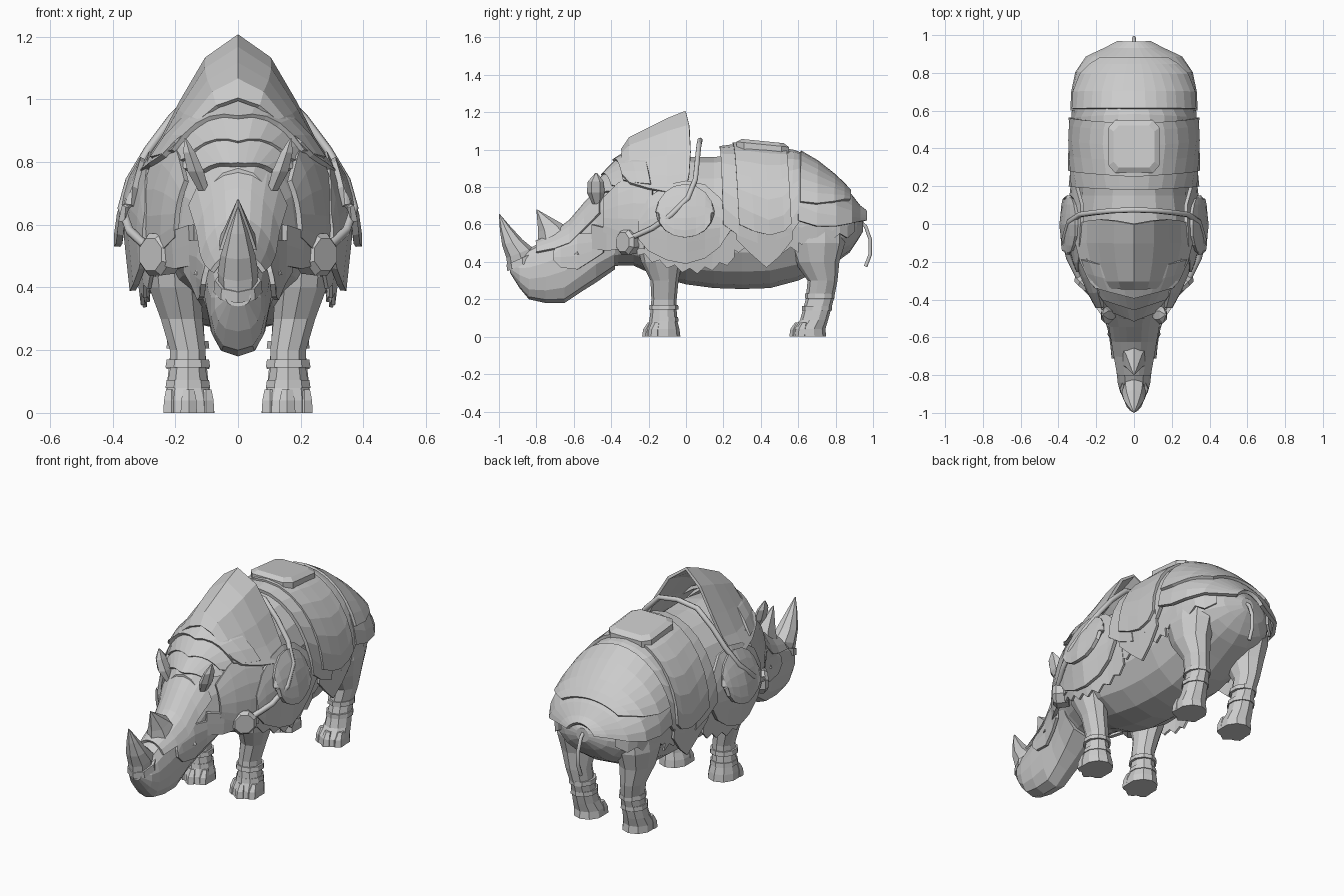
import bpy, bmesh, math
from mathutils import Vector

if "Cube" in bpy.data.objects:
    bpy.data.objects.remove(bpy.data.objects["Cube"])

grey = bpy.data.materials.new("stone grey")
grey.diffuse_color = (0.6, 0.6, 0.6, 1)
grey.use_nodes = True
grey.node_tree.nodes["Principled BSDF"].inputs["Base Color"].default_value = grey.diffuse_color

# cross-sections along the animal: y, bottom z, top z, widest z, half width
BODY = [(-.50, .36, .78, .58, .13), (-.42, .37, .87, .58, .185), (-.36, .38, .93, .58, .215),
        (-.28, .38, .96, .58, .25), (-.15, .32, .97, .58, .30), (0, .28, .96, .57, .32),
        (.15, .26, .96, .57, .295), (.30, .255, .98, .57, .285), (.45, .26, .97, .58, .285),
        (.60, .30, .945, .60, .28), (.72, .36, .875, .60, .275), (.82, .41, .79, .60, .25),
        (.875, .45, .73, .59, .21), (.915, .51, .68, .59, .14), (.945, .56, .64, .60, .04)]
HEAD = [(-.38, .36, .80, .58, .19), (-.48, .29, .78, .55, .145), (-.56, .24, .67, .47, .118),
        (-.65, .18, .57, .40, .105), (-.75, .18, .52, .36, .098), (-.84, .20, .47, .34, .088),
        (-.89, .26, .43, .35, .075), (-.94, .34, .40, .37, .04)]


def finish(name, verts, faces, mirror=False, thick=0):
    me = bpy.data.meshes.new(name)
    me.from_pydata([tuple(v) for v in verts], [], faces)
    bm = bmesh.new()
    bm.from_mesh(me)
    bmesh.ops.recalc_face_normals(bm, faces=bm.faces)
    bm.to_mesh(me)
    bm.free()
    me.materials.append(grey)
    ob = bpy.data.objects.new(name, me)
    bpy.context.collection.objects.link(ob)
    if mirror:
        m = ob.modifiers.new("mirror", 'MIRROR')
        m.use_clip = True
        m.merge_threshold = .002
    if thick:
        s = ob.modifiers.new("thickness", 'SOLIDIFY')
        s.thickness = thick
        s.offset = 0
    return ob


def loft(name, rings, mirror=False):
    n = len(rings[0])
    verts = [p for r in rings for p in r]
    faces = [(i * n + j, i * n + (j + 1) % n, (i + 1) * n + (j + 1) % n, (i + 1) * n + j)
             for i in range(len(rings) - 1) for j in range(n)]
    faces += [tuple(range(n)), tuple(range(len(verts) - n, len(verts)))]
    return finish(name, verts, faces, mirror)


def trunk(name, table, n=16, square=1):
    rings = []
    for y, zb, zt, zc, w in table:
        ring = []
        for k in range(n):
            a = math.tau * k / n
            s, c = math.sin(a), math.cos(a)
            s = math.copysign(abs(s) ** square, s) if abs(s) > 1e-6 else 0
            ring.append((w * s, y, zc + c * (zt - zc if c > 0 else zc - zb)))
        rings.append(ring)
    return loft(name, rings)


def spar(name, rows, n=8, mirror=False):
    """rows: front y, front z, back y, back z, centre x, half width"""
    rings = []
    for y0, z0, y1, z1, xc, w in rows:
        mid, half = Vector((xc, (y0 + y1) / 2, (z0 + z1) / 2)), Vector((0, (y0 - y1) / 2, (z0 - z1) / 2))
        rings.append([mid + half * math.cos(a) + Vector((w * math.sin(a), 0, 0))
                      for a in (math.tau * k / n for k in range(n))])
    return loft(name, rings, mirror)


def section(table, y):
    t = sorted(table)
    y = min(max(y, t[0][0]), t[-1][0])
    for a, b in zip(t, t[1:]):
        if y <= b[0]:
            f = (y - a[0]) / (b[0] - a[0])
            return [p + (q - p) * f for p, q in zip(a, b)]


def plate(name, table, cols, off, thick=.018, rows=5, slant=0, flare=0):
    """armour draped over a trunk; cols: y, top z (None = spine), bottom z"""
    verts = []
    for y, ztop, zbot in cols:
        _, _, zt, zc, _ = section(table, y)

        def to_u(z):
            if z is None:
                return 0
            if z < zc:
                return 1 + (zc - z) / .4
            return math.acos(min(1, (z - zc) / (zt + off - zc))) / (math.pi / 2)
        u0, u1 = to_u(ztop), to_u(zbot)
        for k in range(rows + 1):
            u = u0 + (u1 - u0) * k / rows
            yy = y + slant * u
            _, _, zt, zc, w = section(table, yy)
            w += off + flare * k / rows
            if u <= 1:
                a = u * math.pi / 2
                verts.append((w * math.sin(a), yy, zc + (zt + off - zc) * math.cos(a)))
            else:
                verts.append((w * (1 - .15 * (u - 1)), yy, zc - (u - 1) * .4))
    m = rows + 1
    faces = [(i * m + k, i * m + k + 1, (i + 1) * m + k + 1, (i + 1) * m + k)
             for i in range(len(cols) - 1) for k in range(rows)]
    return finish(name, verts, faces, True, thick)


def tube(name, pts, r):
    cu = bpy.data.curves.new(name, 'CURVE')
    cu.dimensions = '3D'
    cu.bevel_depth, cu.bevel_resolution, cu.use_fill_caps = r, 1, True
    sp = cu.splines.new('POLY')
    sp.points.add(len(pts) - 1)
    for p, q in zip(sp.points, pts):
        p.co = (*q, 1)
    cu.materials.append(grey)
    ob = bpy.data.objects.new(name, cu)
    bpy.context.collection.objects.link(ob)


def level(rows):
    return [(y0, z, y1, z, xc, w) for z, y0, y1, xc, w in rows]


# animal: trunk, head, horns, ears, eyes
trunk("body", BODY)
trunk("head", HEAD, 14, .75)
spar("front_horn", [(-.955, .37, -.80, .44, 0, .06), (-.96, .42, -.82, .475, 0, .065),
                    (-.983, .49, -.875, .52, 0, .055), (-.995, .57, -.935, .585, 0, .032),
                    (-1, .655, -.995, .655, 0, .003)])
spar("rear_horn", [(-.79, .48, -.61, .57, 0, .075), (-.79, .56, -.655, .60, 0, .05),
                   (-.80, .68, -.796, .68, 0, .003)], 6)
spar("horn_collar", [(-.955, .35, -.79, .42, 0, .078), (-.96, .385, -.79, .46, 0, .074)])
spar("ear", level([(.71, -.50, -.45, .11, .02), (.77, -.53, -.435, .135, .03),
                   (.83, -.525, -.44, .155, .022), (.875, -.485, -.475, .168, .004)]), 6, True)
spar("eye", [(-.60, .44, -.565, .44, .117, .025), (-.59, .455, -.575, .455, .12, .016)], 8, True)

# legs with hooves, toes and ankle rings
spar("front_leg", level([(0, -.22, -.03, .155, .084), (.04, -.215, -.035, .157, .081),
                         (.08, -.195, -.045, .16, .07), (.14, -.19, -.05, .16, .06),
                         (.20, -.185, -.05, .16, .06),
                         (.30, -.19, -.04, .18, .07), (.40, -.24, -.02, .20, .088),
                         (.58, -.28, .03, .21, .10)]), 10, True)
spar("rear_leg", level([(0, .565, .75, .155, .084), (.04, .57, .745, .157, .081),
                        (.09, .61, .76, .16, .07), (.20, .64, .79, .16, .058),
                        (.30, .65, .81, .175, .068), (.40, .58, .82, .185, .09),
                        (.50, .54, .85, .185, .11), (.64, .54, .85, .17, .11)]), 10, True)
for leg, y in (("front", -.235), ("rear", .552)):
    for x, back in ((.102, .03), (.157, 0), (.212, .03)):
        spar(leg + "_toe", level([(0, y + back, y + back + .07, x, .03), (.04, y + back + .006, y + back + .07, x, .028),
                                  (.075, y + back + .03, y + back + .07, x, .02)]), 6, True)
for z in (.08, .145):
    spar("front_ankle_ring", level([(z, -.198, -.04, .16, .075), (z + .025, -.194, -.042, .16, .071)]), 10, True)
for z, c in ((.14, .70), (.205, .715)):
    spar("rear_ankle_ring", level([(z, c - .08, c + .08, .16, .072), (z + .025, c - .08, c + .08, .16, .069)]),
         10, True)

# tail
tube("tail", [(0, .90, .64), (0, .96, .59), (0, .985, .52), (0, .985, .44), (0, .96, .375)], .011)

# high pointed hood over the shoulders, open at the rear
hood = [(-.34, 1.0, .86, .20), (-.30, 1.06, .82, .235), (-.20, 1.11, .79, .28),
        (-.10, 1.16, .77, .305), (0, 1.2, .78, .30)]
shape = [(0, 1), (.33, .83), (.6, .5), (.8, .22), (1, 0)]
verts = []
for i, (y, zt, zb, w) in enumerate(hood):
    for k, (fx, fz) in enumerate(shape):
        bulge = .025 * math.sin(math.pi * k / 4) if i == 4 else 0
        verts.append((w * fx, y + bulge, zb + (zt - zb) * fz))
finish("shoulder_hood", verts, [(i * 5 + k, i * 5 + k + 1, i * 5 + k + 6, i * 5 + k + 5)
                                for i in range(4) for k in range(4)], True, .016)

# overlapping neck bands
for i, (y0, y1, off, zb) in enumerate([(-.51, -.38, .012, .74), (-.45, -.31, .024, .77), (-.39, -.25, .04, .81)]):
    plate(f"neck_band_{i + 1}", BODY, [(y0, None, zb), ((y0 + y1) / 2, None, zb), (y1, None, zb)],
          off, slant=.10)
plate("neck_side", BODY, [(-.44, .74, .56), (-.36, .82, .52), (-.28, .86, .50), (-.18, .84, .52)], .025)

# face armour
plate("brow_mask", HEAD, [(-.80, None, .45), (-.70, None, .47), (-.62, None, .50),
                          (-.54, None, .58), (-.46, None, .66)], .015, .015, 4)
plate("cheek_guard", HEAD, [(-.71, .45, .41), (-.67, .51, .37), (-.58, .55, .36),
                            (-.50, .55, .41), (-.44, .53, .45)], .012, .016, 3)
plate("jaw_strap", BODY, [(-.50, .60, .47), (-.42, .58, .46), (-.34, .56, .47), (-.22, .55, .47)], .02, .02, 2)

# round buckles beside the neck
axis = Vector((.7, -.71, 0))
side, up = Vector((.71, .7, 0)), Vector((0, 0, 1))
loft("neck_buckle", [[Vector((.255, -.315, .505)) + axis * d + (side * math.cos(a) + up * math.sin(a)) * r
                      for a in (math.tau * (k + .5) / 8 for k in range(8))]
                     for d, r in ((-.05, .066), (.015, .072), (.035, .055))], True)

# shoulder shield, boss and ragged cloth
plate("shoulder_cloth", BODY, [(-.26 + .04 * i, .66, .335 + .6 * abs(-.30 + .04 * i) ** 1.5
                                + (.03 if i % 2 else 0)) for i in range(14)], .015, .012, 4)
plate("shoulder_shield", BODY, [(-.25, .64, .52), (-.20, .74, .46), (-.10, .81, .41), (0, .83, .39),
                                (.10, .81, .42), (.18, .74, .48), (.24, .66, .57)], .03, .02, 6, flare=.01)
plate("shoulder_boss", BODY, [(-.005 + .15 * math.cos(a), .66 + .15 * math.sin(a) + .002, .66 - .13 * math.sin(a))
                              for a in (math.pi * k / 8 for k in range(9))], .045, .02, 5, flare=.027)

# strap over the back down to the buckles
half = [(.12, .07, 1.03), (.21, .06, .94), (.285, .05, .84), (.345, .01, .74), (.37, -.08, .65),
        (.345, -.18, .58), (.29, -.29, .53)]
tube("back_strap", [(-x, y, z) for x, y, z in reversed(half)] + [(0, .075, 1.05)] + half, .015)

# barrel armour, saddle and pointed side flaps
plate("girth_cloth", BODY, [(.20 + .04 * i, .75, .45 + (.03 if i % 2 else 0)) for i in range(11)], .012, .012, 4)
plate("barrel_front", BODY, [(.18, None, .60), (.26, None, .54), (.36, None, .50)], .045, .02, 7, slant=.02)
plate("barrel_rear", BODY, [(.50, None, .52), (.58, None, .55), (.63, None, .62)], .04, .02, 7, slant=-.02)
plate("barrel_middle", BODY, [(.25, None, .60), (.33, None, .56), (.41, None, .54), (.49, None, .56),
                              (.53, None, .60)], .056, .018, 7, slant=.035)
plate("side_flap", BODY, [(.27, .62, .52), (.35, .62, .44), (.43, .62, .37), (.50, .62, .43),
                          (.57, .62, .52)], .042, .016, 4)
seat = []
for s, dz in ((1, -.06), (1, -.012), (.8, .006)):
    seat.append([(x * s, .41 + y * s, 1.04 + dz - .1 * y * s) for x, y in
                 ((.135, -.10), (.135, .10), (.10, .14), (-.10, .14),
                  (-.135, .10), (-.135, -.10), (-.10, -.14), (.10, -.14))])
loft("saddle", seat)

# rump armour in two layers over ragged cloth
plate("rump_cloth", BODY, [(.54 + .04 * i, .70, .48 + (.03 if i % 2 else 0) + .006 * i)
                           for i in range(10)], .012, .012, 4)
plate("rump_lower", BODY, [(.60, None, .62), (.70, None, .59), (.80, None, .59), (.88, None, .605),
                           (.925, None, .615), (.96, None, .62)], .028, .02, 7, flare=.02)
plate("rump_upper", BODY, [(.61, None, .72), (.70, None, .71), (.79, None, .72), (.84, None, .73),
                           (.875, None, .73)], .048, .02, 7, flare=.01)
